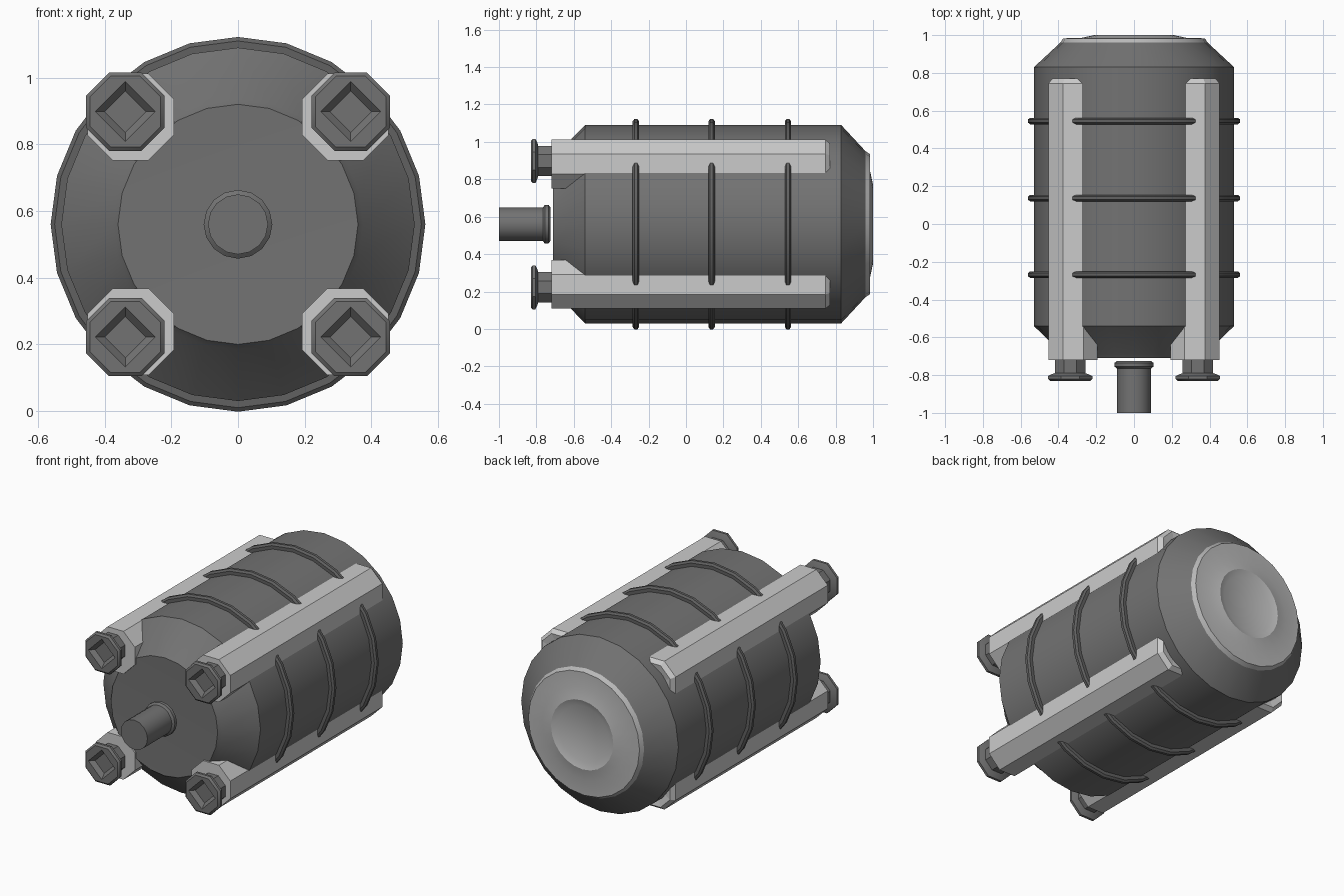
import bpy, bmesh, math

if "Cube" in bpy.data.objects:
    bpy.data.objects.remove(bpy.data.objects["Cube"])

ZC = 0.56  # height of the motor axis


def grey(name, v):
    m = bpy.data.materials.new(name)
    m.diffuse_color = (v, v, v, 1)
    m.use_nodes = True
    m.node_tree.nodes["Principled BSDF"].inputs["Base Color"].default_value = m.diffuse_color
    return m


DARK = grey("dark_steel", 0.17)
HOOP = grey("hoop_steel", 0.12)
LIGHT = grey("rail_steel", 0.62)
DISH = grey("polished_steel", 0.48)


def finish(name, bm, mat, smooth=True):
    bmesh.ops.recalc_face_normals(bm, faces=bm.faces)
    me = bpy.data.meshes.new(name)
    bm.to_mesh(me)
    bm.free()
    me.materials.append(mat)
    ob = bpy.data.objects.new(name, me)
    bpy.context.collection.objects.link(ob)
    if smooth:
        bpy.ops.object.select_all(action='DESELECT')
        ob.select_set(True)
        bpy.context.view_layer.objects.active = ob
        bpy.ops.object.shade_smooth_by_angle(angle=math.radians(30))
    return ob


def lathe(name, profile, sides, mat, x=0, z=ZC, phase=0.0, closed=False, smooth=True):
    """Revolve (radius, y) points around an axis parallel to y."""
    bm = bmesh.new()
    loops = []
    for r, y in profile:
        if r == 0:
            loops.append([bm.verts.new((x, y, z))] * sides)
            continue
        loops.append([bm.verts.new((x + r * math.cos(a), y, z + r * math.sin(a)))
                      for a in (math.tau * (i + phase) / sides for i in range(sides))])
    pairs = list(zip(loops, loops[1:]))
    if closed:
        pairs.append((loops[-1], loops[0]))
    for a, b in pairs:
        for i in range(sides):
            j = (i + 1) % sides
            quad = list(dict.fromkeys((a[i], a[j], b[j], b[i])))
            bm.faces.new(quad)
    return finish(name, bm, mat, smooth)


# Housing: chamfered front, straight barrel, coned back
lathe("housing", [(0, -0.70), (0.36, -0.71), (0.375, -0.69), (0.53, -0.54),
                  (0.53, 0.83), (0.39, 0.96), (0, 0.96)], 24, DARK)

# Polished back cap with a shallow dish
lathe("back_cap", [(0.39, 0.96), (0.375, 0.983), (0.28, 0.985), (0.21, 1.0),
                   (0.17, 0.985), (0, 0.975)], 24, DISH)

# Output shaft with a small collar
lathe("shaft", [(0, -1.0), (0.09, -1.0), (0.09, -0.765), (0.103, -0.755),
                (0.103, -0.735), (0.09, -0.725), (0, -0.725)], 16, DARK)

# Three hoops around the barrel
for k, y in enumerate((-0.268, 0.137, 0.545)):
    lathe(f"hoop_{k + 1}", [(0.51, y - 0.017), (0.55, y - 0.017), (0.562, y - 0.008),
                            (0.562, y + 0.008), (0.55, y + 0.017), (0.51, y + 0.017)],
          24, HOOP, closed=True)

# Four octagonal side rails, each with a bolt in its front end
R8 = 1 / math.cos(math.pi / 8)
for sx in (-1, 1):
    for sz in (-1, 1):
        tag = ("left" if sx < 0 else "right") + ("_lower" if sz < 0 else "_upper")
        lathe("rail_" + tag, [(0, -0.72), (0.13 * R8, -0.72), (0.13 * R8, 0.745),
                              (0.11 * R8, 0.77), (0, 0.75)], 8, LIGHT,
              sx * 0.322, ZC + sz * 0.322, 0.5, smooth=False)
        bx, bz = sx * 0.338, ZC + sz * 0.338
        bolt = lathe("bolt_" + tag, [(0, -0.83), (0.115, -0.83), (0.127, -0.82),
                                     (0.127, -0.805), (0.105, -0.795), (0.088, -0.79),
                                     (0.088, -0.71), (0, -0.71)], 8, DARK, bx, bz, 0.5)
        # Diamond drive recess in the bolt head
        cut = lathe("recess_cutter_" + tag, [(0, -0.86), (0.10, -0.86), (0.09, -0.83),
                                             (0.062, -0.805), (0, -0.805)], 4, DARK,
                    bx, bz, smooth=False)
        cut.hide_render = True
        cut.hide_set(True)
        mod = bolt.modifiers.new("recess", 'BOOLEAN')
        mod.object = cut
        mod.operation = 'DIFFERENCE'
        mod.solver = 'EXACT'
